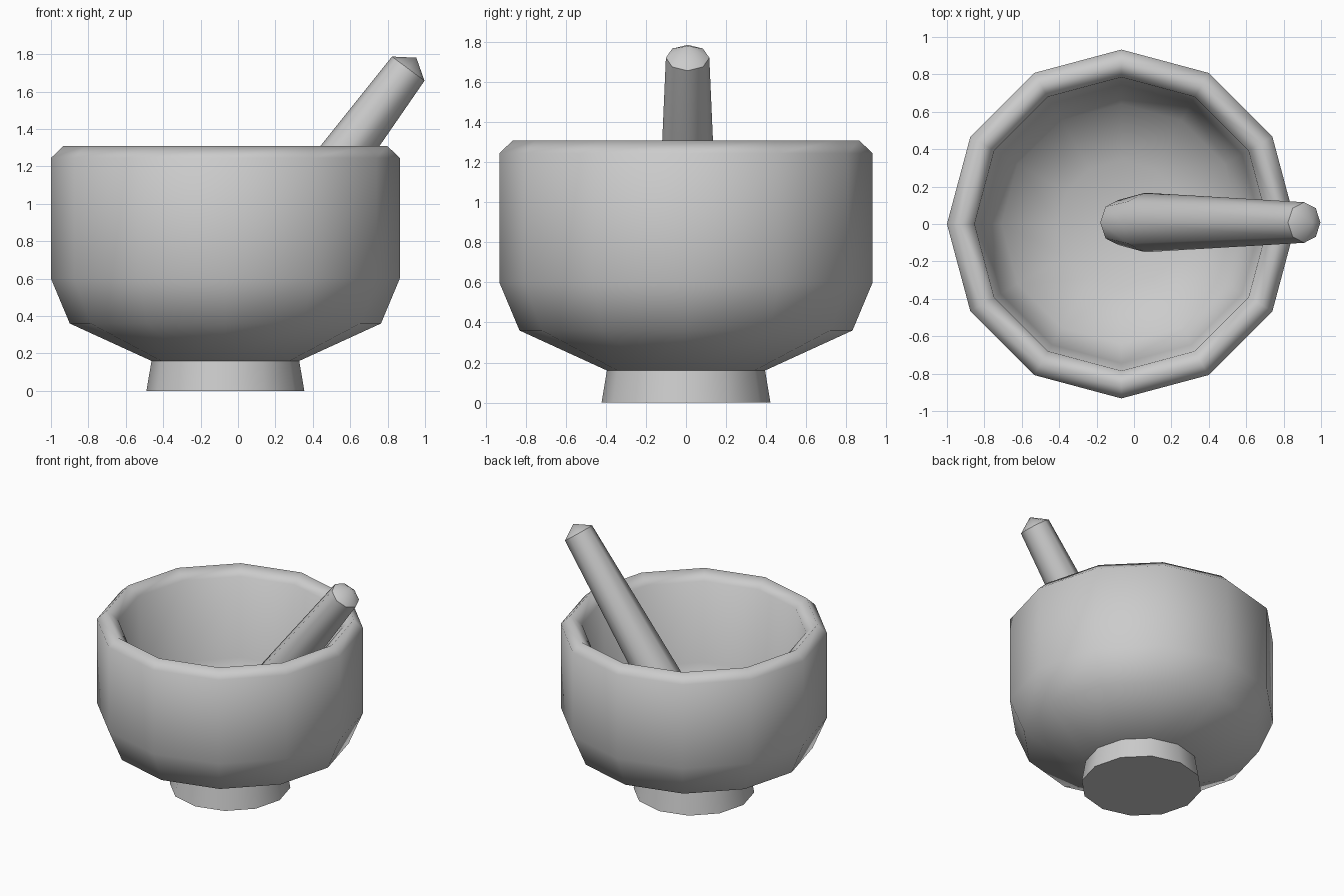
import bpy, bmesh, math
from mathutils import Vector

if "Cube" in bpy.data.objects:
    bpy.data.objects.remove(bpy.data.objects["Cube"])


def lathe(name, profile, sides):
    """Revolve (radius, z) points about z; radius 0 makes a single pole vertex."""
    bm = bmesh.new()
    rings = []
    for r, z in profile:
        if r == 0:
            rings.append([bm.verts.new((0, 0, z))] * sides)
        else:
            rings.append([bm.verts.new((r * math.cos(2 * math.pi * i / sides),
                                        r * math.sin(2 * math.pi * i / sides), z))
                          for i in range(sides)])
    for a, b in zip(rings, rings[1:]):
        for i in range(sides):
            j = (i + 1) % sides
            corners = list(dict.fromkeys((a[i], a[j], b[j], b[i])))
            face = bm.faces.new(corners)
            face.smooth = True
    bmesh.ops.recalc_face_normals(bm, faces=bm.faces)
    mesh = bpy.data.meshes.new(name)
    bm.to_mesh(mesh)
    bm.free()
    obj = bpy.data.objects.new(name, mesh)
    bpy.context.collection.objects.link(obj)
    return obj


BOWL_X = -0.0675

# Mortar bowl: outer wall, rounded rim, hollow interior
bowl = lathe("mortar_bowl", [
    (0, 0.16), (0.395, 0.16), (0.832, 0.36), (0.9325, 0.60), (0.9325, 1.245),
    (0.865, 1.31), (0.785, 1.245), (0.745, 0.64), (0.64, 0.44),
    (0.34, 0.32), (0, 0.29)], 12)
bowl.location.x = BOWL_X

# Foot ring under the bowl, flat underneath
foot = lathe("mortar_foot", [(0, 0), (0.422, 0), (0.395, 0.16)], 12)
foot.location.x = BOWL_X
for p in foot.data.polygons:
    p.use_smooth = abs(p.normal.z) < 0.9

# Pestle leaning against the rim, thick end down in the bowl
low, high = Vector((-0.084, 0.008, 0.385)), Vector((0.91, 0.008, 1.7225))
length = (high - low).length
pestle = lathe("pestle", [
    (0, -0.06), (0.12, 0), (0.159, 0.24), (0.1085, length), (0, length + 0.073)], 8)
pestle.location = low
pestle.rotation_euler = (0, math.atan2(high.x - low.x, high.z - low.z), 0)

# Keep the blunt pestle ends crisp
bpy.ops.object.select_all(action='DESELECT')
pestle.select_set(True)
bpy.context.view_layer.objects.active = pestle
bpy.ops.object.shade_smooth_by_angle(angle=math.radians(50))
